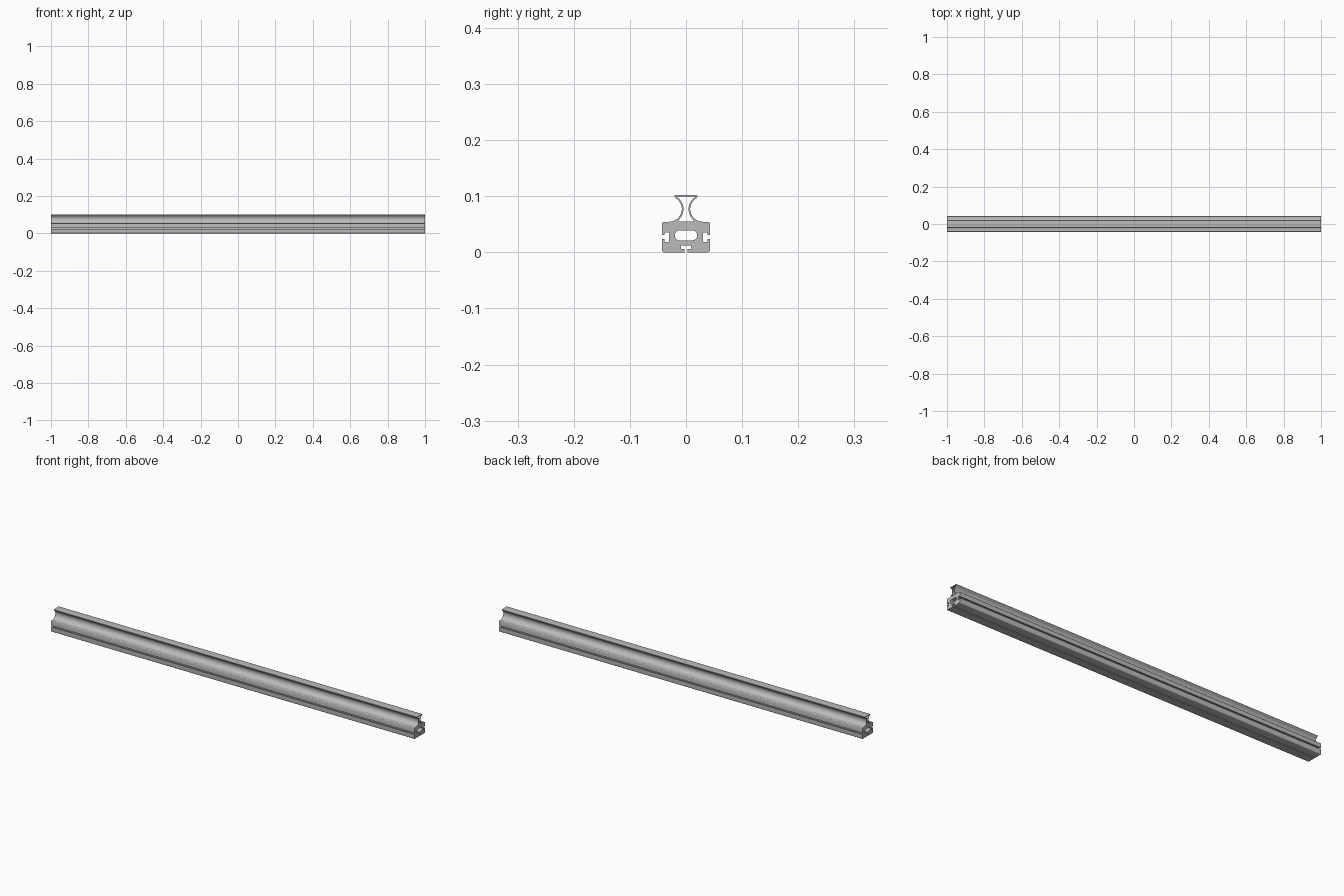
import bpy, bmesh
from math import sin, cos, radians
from mathutils import Matrix

cube = bpy.data.objects.get("Cube")
if cube:
    bpy.data.objects.remove(cube, do_unlink=True)

HALF_LENGTH = 1.0
HALF_WIDTH = 0.0427
DECK = 0.0545          # top of the base block
TOP = 0.102            # top of the flared head


def arc(cy, cz, r, start, end, steps):
    """Points on a circular arc, angles in degrees."""
    angles = [radians(start + (end - start) * i / steps) for i in range(steps + 1)]
    return [(cy + r * cos(a), cz + r * sin(a)) for a in angles]


def mirrored(half):
    """Close a right-hand half outline with its mirror image."""
    return half + [(-y, z) for y, z in reversed(half)]


R = 0.004
W = HALF_WIDTH

# Outer outline: bottom slot, block with side slot, concave neck, head
outer = [(0.0085, 0.0125), (0.0085, 0.006), (0.0025, 0.006), (0.0025, 0)]
outer += arc(W - R, R, R, -90, 0, 5)
outer += [(W, 0.024), (0.038, 0.024), (0.038, 0.0185), (0.0305, 0.0185),
          (0.0305, 0.0355), (0.038, 0.0355), (0.038, 0.031), (W, 0.031)]
outer += arc(W - R, DECK - R, R, 0, 90, 5)
outer += arc(0.030, 0.077, 0.0225, 270, 120, 24)
outer += arc(0.0187, TOP - 0.0018, 0.0018, -45, 90, 5)

# Hollow inside the neck, following the concave walls
neck_hollow = [(0.012, 0.055)] + arc(0.030, 0.077, 0.0255, 230, 118, 20)

# Rounded tunnel through the block
tunnel = arc(0.012, 0.029, 0.0075, -90, 0, 6) + arc(0.012, 0.0315, 0.0075, 0, 90, 6)

# Filled cross-section with holes, extruded along the rail
curve = bpy.data.curves.new("rail_section", "CURVE")
curve.dimensions = "2D"
curve.fill_mode = "BOTH"
curve.extrude = HALF_LENGTH
for half in (outer, neck_hollow, tunnel):
    points = mirrored(half)
    spline = curve.splines.new("POLY")
    spline.points.add(len(points) - 1)
    for p, (y, z) in zip(spline.points, points):
        p.co = (y, z, 0, 1)
    spline.use_cyclic_u = True

section = bpy.data.objects.new("rail_section", curve)
bpy.context.collection.objects.link(section)
bpy.context.view_layer.update()
evaluated = section.evaluated_get(bpy.context.evaluated_depsgraph_get())
mesh = bpy.data.meshes.new_from_object(evaluated)
bpy.data.objects.remove(section, do_unlink=True)

# Lay the section axis along x and weld the caps to the walls
mesh.transform(Matrix(((0, 0, 1, 0), (1, 0, 0, 0), (0, 1, 0, 0), (0, 0, 0, 1))))
bm = bmesh.new()
bm.from_mesh(mesh)
bmesh.ops.remove_doubles(bm, verts=bm.verts, dist=0.00005)
bmesh.ops.recalc_face_normals(bm, faces=bm.faces)
bm.to_mesh(mesh)
bm.free()

# Bare metal grey
COLOUR = (0.5, 0.5, 0.5, 1)
metal = bpy.data.materials.new("aluminium_grey")
metal.use_nodes = True
metal.diffuse_color = COLOUR
metal.node_tree.nodes["Principled BSDF"].inputs["Base Color"].default_value = COLOUR
mesh.materials.clear()
mesh.materials.append(metal)

rail = bpy.data.objects.new("extruded_rail", mesh)
bpy.context.collection.objects.link(rail)
bpy.ops.object.select_all(action="DESELECT")
rail.select_set(True)
bpy.context.view_layer.objects.active = rail
bpy.ops.object.shade_smooth_by_angle(angle=radians(35))
